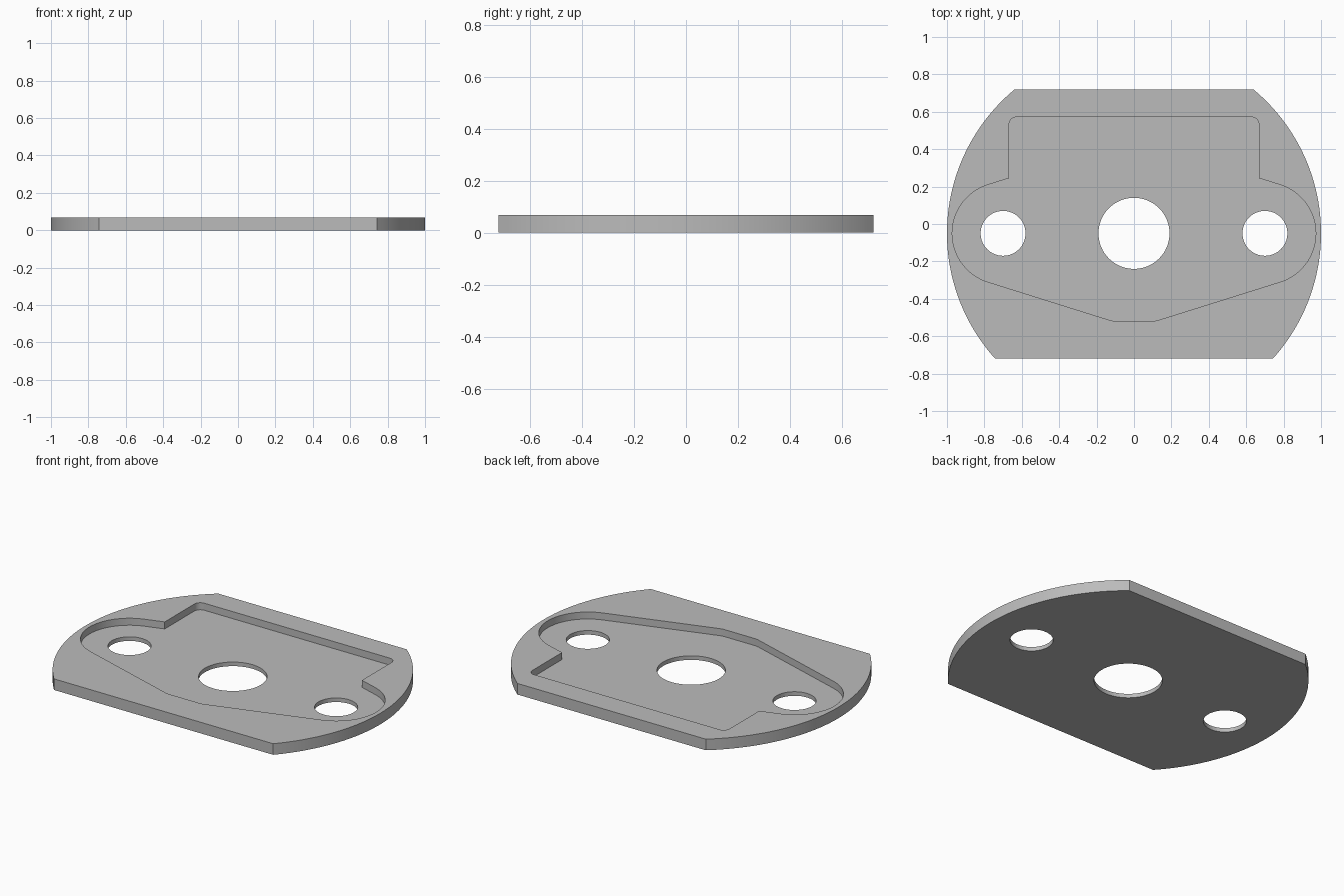
import bpy
import bmesh
from math import sin, cos, asin, pi, radians

if "Cube" in bpy.data.objects:
    bpy.data.objects.remove(bpy.data.objects["Cube"], do_unlink=True)

THICK, FLOOR = 0.068, 0.025
CY = -0.05            # shared centre line of discs and holes
HALF_DEPTH = 0.72

grey = bpy.data.materials.new("plain grey")
grey.use_nodes = True
grey.diffuse_color = (0.5, 0.5, 0.5, 1)
grey.node_tree.nodes["Principled BSDF"].inputs["Base Color"].default_value = (0.5, 0.5, 0.5, 1)


def arc(cx, cy, r, start, end, n):
    return [(cx + r * cos(start + (end - start) * i / n),
             cy + r * sin(start + (end - start) * i / n)) for i in range(n + 1)]


def prism(name, outline, z0, z1):
    """Extrude a counter-clockwise outline from z0 to z1."""
    bm = bmesh.new()
    face = bm.faces.new([bm.verts.new((x, y, z0)) for x, y in outline])
    top = bmesh.ops.extrude_face_region(bm, geom=[face])["geom"]
    bmesh.ops.translate(bm, vec=(0, 0, z1 - z0),
                        verts=[v for v in top if isinstance(v, bmesh.types.BMVert)])
    bmesh.ops.recalc_face_normals(bm, faces=bm.faces[:])
    mesh = bpy.data.meshes.new(name)
    bm.to_mesh(mesh)
    bm.free()
    mesh.materials.append(grey)
    obj = bpy.data.objects.new(name, mesh)
    bpy.context.collection.objects.link(obj)
    return obj


def cut(target, cutter):
    cutter.hide_render = True
    mod = target.modifiers.new("cut", "BOOLEAN")
    mod.operation, mod.solver, mod.object = "DIFFERENCE", "EXACT", cutter
    bpy.context.view_layer.objects.active = target
    bpy.ops.object.modifier_apply(modifier=mod.name)
    bpy.data.objects.remove(cutter, do_unlink=True)


# Disc with its front and back sliced flat
back = asin(HALF_DEPTH - CY)
front = asin(-HALF_DEPTH - CY)
outline = arc(0, CY, 1, front, back, 48) + arc(0, CY, 1, pi - back, pi - front, 48)
plate = prism("base_plate", outline, 0, THICK)

# Recess: right half, from the front edge round the lobe to the back corner
tilt = radians(17)
half = [(0.11, -0.518), (0.13, -0.514)]
half += arc(0.7, CY, 0.272, -pi / 2 + tilt, pi / 2 - tilt, 40)
half += [(0.668, 0.245)]
half += arc(0.628, 0.532, 0.04, 0, pi / 2, 8)
recess = half + [(-x, y) for x, y in reversed(half)]
cut(plate, prism("recess_cutter", recess, FLOOR, THICK + 0.1))

# Centre bore and the two mounting holes
for x, r in ((0, 0.19), (-0.7, 0.12), (0.7, 0.12)):
    cut(plate, prism("hole_cutter", arc(x, CY, r, 0, 2 * pi, 64)[:-1], -0.1, THICK + 0.1))

bpy.ops.object.select_all(action="DESELECT")
plate.select_set(True)
bpy.context.view_layer.objects.active = plate
bpy.ops.object.shade_smooth_by_angle(angle=radians(25))
